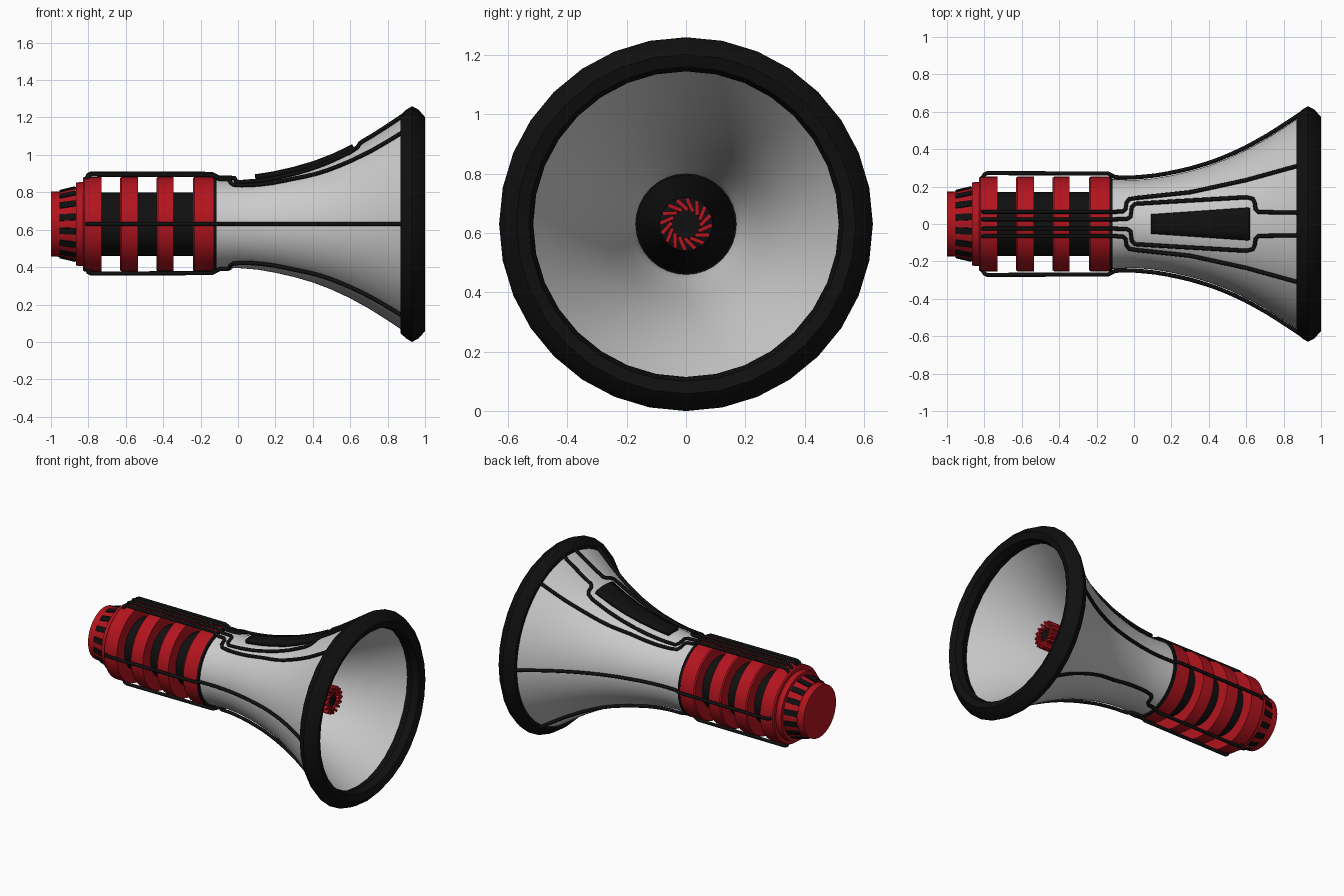
import bpy, bmesh, math
from mathutils import Matrix, Vector

if "Cube" in bpy.data.objects:
    bpy.data.objects.remove(bpy.data.objects["Cube"])

CZ = 0.63  # height of the main axis


def material(name, col):
    m = bpy.data.materials.new(name)
    m.diffuse_color = (*col, 1)
    m.use_nodes = True
    m.node_tree.nodes["Principled BSDF"].inputs["Base Color"].default_value = m.diffuse_color
    return m


RED = material("red_plastic", (0.45, 0.007, 0.013))
BLACK = material("black_rubber", (0.005, 0.005, 0.005))


def finish(name, bm, mat=None, smooth=True):
    bmesh.ops.recalc_face_normals(bm, faces=bm.faces)
    me = bpy.data.meshes.new(name)
    bm.to_mesh(me)
    bm.free()
    ob = bpy.data.objects.new(name, me)
    bpy.context.collection.objects.link(ob)
    if mat:
        me.materials.append(mat)
    bpy.ops.object.select_all(action='DESELECT')
    ob.select_set(True)
    bpy.context.view_layer.objects.active = ob
    if smooth:
        bpy.ops.object.shade_smooth_by_angle(angle=math.radians(32))
    return ob


def lathe(name, profile, mat=None, sides=32, ring=False):
    """Turn an (x, radius) profile around the main axis; ring closes the profile."""
    bm = bmesh.new()
    loops = []
    for x, r in profile:
        loops.append([bm.verts.new((x, r * math.sin(2 * math.pi * i / sides),
                                    CZ + r * math.cos(2 * math.pi * i / sides))) for i in range(sides)])
    pairs = list(zip(loops, loops[1:])) + ([(loops[-1], loops[0])] if ring else [])
    for a, b in pairs:
        for i in range(sides):
            j = (i + 1) % sides
            bm.faces.new((a[i], a[j], b[j], b[i]))
    if not ring:
        bm.faces.new(loops[0])
        bm.faces.new(loops[-1])
    return finish(name, bm, mat)


def radial_boxes(name, count, x, r, size, mat, tilt_x=0, tilt_y=0):
    """Boxes repeated around the axis."""
    bm = bmesh.new()
    for i in range(count):
        m = (Matrix.Translation((x, 0, CZ)) @ Matrix.Rotation(2 * math.pi * (i + .5) / count, 4, 'X')
             @ Matrix.Translation((0, 0, r)) @ Matrix.Rotation(tilt_x, 4, 'X')
             @ Matrix.Rotation(tilt_y, 4, 'Y') @ Matrix.Diagonal((*size, 1)))
        bmesh.ops.create_cube(bm, size=1, matrix=m)
    return finish(name, bm, mat, smooth=False)


def interp(table, x):
    for (x0, r0), (x1, r1) in zip(table, table[1:]):
        if x <= x1:
            return r0 + (r1 - r0) * (x - x0) / (x1 - x0)
    return table[-1][1]


# Flared horn with an inner wall
outer = [(-.12, .24), (0, .235), (.1, .243), (.2, .26), (.3, .283), (.4, .312),
         (.5, .35), (.6, .397), (.7, .452), (.8, .515), (.92, .595)]
inner = [(.92, .555), (.8, .475), (.7, .415), (.6, .362), (.5, .315), (.4, .278),
         (.3, .246), (.2, .217), (.1, .188), (.02, .163), (-.12, .163)]
lathe("horn", outer + inner, sides=64, ring=True)

# Rubber rim
lathe("horn_rim", [(.87, .56), (.87, .585), (.9, .612), (.93, .63), (.965, .612), (1, .572),
                   (.985, .53), (.94, .515), (.895, .53)], BLACK, ring=True)

# Handle core and throat plug
lathe("handle_core", [(-.86, .17), (.05, .17)], BLACK)
lathe("throat_plug", [(.05, .165), (.2, .145), (.55, .09), (.56, .055), (.7, .05)], BLACK)
radial_boxes("plug_fins", 16, .635, .066, (.17, .046, .013), RED, tilt_x=math.radians(0))
bpy.data.objects.remove(bpy.data.objects["plug_fins"])
radial_boxes("plug_fins", 16, .63, .066, (.18, .013, .05), RED, tilt_x=math.radians(35))

# Red grip rings
for i, (a, b) in enumerate([(-.83, -.73), (-.63, -.535), (-.435, -.345), (-.24, -.13)]):
    lathe(f"grip_ring_{i + 1}", [(a, .16), (a, .247), (a + .008, .253), (b - .008, .253), (b, .253), (b, .16)],
          RED, ring=True)
lathe("collar", [(-.132, .16), (-.132, .255), (-.116, .255), (-.116, .16)], BLACK, ring=True)

# End cap: flange, vented cone and disc
lathe("end_cap", [(-1, .173), (-.955, .175), (-.955, .178), (-.865, .2), (-.865, .222),
                  (-.84, .225), (-.82, .225)], RED)
radial_boxes("cap_vents", 16, -.911, .187, (.085, .036, .012), BLACK, tilt_y=-math.atan(.022 / .09))

# Cables that follow the handle and horn
cable_r = [(-.815, .235), (-.8, .265), (-.785, .272), (-.14, .27), (-.1, .25)] + \
          [(x, r + .014) for x, r in outer[1:]]


def on_surface(x, y, lift=0):
    r = interp(cable_r, x) + lift
    return Vector((x, y, math.sqrt(r * r - y * y)))


def cable(name, path, angle=0, side=1):
    pts = []
    for (x0, y0), (x1, y1) in zip(path, path[1:]):
        n = max(1, round((x1 - x0) / .06))
        pts += [(x0 + (x1 - x0) * k / n, y0 + (y1 - y0) * k / n) for k in range(n)]
    pts.append(path[-1])
    cu = bpy.data.curves.new(name, 'CURVE')
    cu.dimensions = '3D'
    cu.bevel_depth = .011
    cu.bevel_resolution = 2
    cu.use_fill_caps = True
    sp = cu.splines.new('POLY')
    sp.points.add(len(pts) - 1)
    rot = Matrix.Rotation(angle, 3, 'X')
    for p, (x, y) in zip(sp.points, pts):
        p.co = (*(rot @ on_surface(x, y * side) + Vector((0, 0, CZ))), 1)
    cu.materials.append(BLACK)
    ob = bpy.data.objects.new(name, cu)
    bpy.context.collection.objects.link(ob)
    bpy.ops.object.select_all(action='DESELECT')
    ob.select_set(True)
    bpy.context.view_layer.objects.active = ob
    bpy.ops.object.convert(target='MESH')
    bpy.ops.object.shade_smooth_by_angle(angle=math.radians(50))


def start(y):
    return [(x, y) for x in (-.815, -.8, -.785, -.14, -.1)]


outer_path = start(.065) + [(-.06, .067), (-.045, .08), (-.04, .115), (-.025, .133), (.02, .14),
                            (.3, .17), (.6, .235), (.89, .315)]
inner_path = start(.025) + [(-.035, .028), (-.018, .04), (-.012, .09), (.005, .108), (.2, .12),
                            (.6, .143), (.635, .135), (.645, .115), (.65, .08), (.665, .064), (.89, .06)]
side_path = start(0) + [(0, 0), (.89, 0)]
for side, label in ((1, "left"), (-1, "right")):
    cable(f"top_outer_cable_{label}", outer_path, 0, side)
    cable(f"top_inner_cable_{label}", inner_path, 0, side)
    cable(f"bottom_cable_{label}", outer_path, math.pi, side)
    cable(f"side_cable_{label}", side_path, side * math.pi / 2)

# Tapered label plate on top of the horn
bm = bmesh.new()
rows = []
for i in range(11):
    t = i / 10
    rows.append([bm.verts.new(on_surface(.09 + .52 * t, (.052 + .036 * t) * (j / 2 - 1), .01)
                              + Vector((0, 0, CZ))) for j in range(5)])
for a, b in zip(rows, rows[1:]):
    for j in range(4):
        bm.faces.new((a[j], b[j], b[j + 1], a[j + 1]))
plate = finish("label_plate", bm, BLACK)
mod = plate.modifiers.new("thickness", 'SOLIDIFY')
mod.thickness = .025
